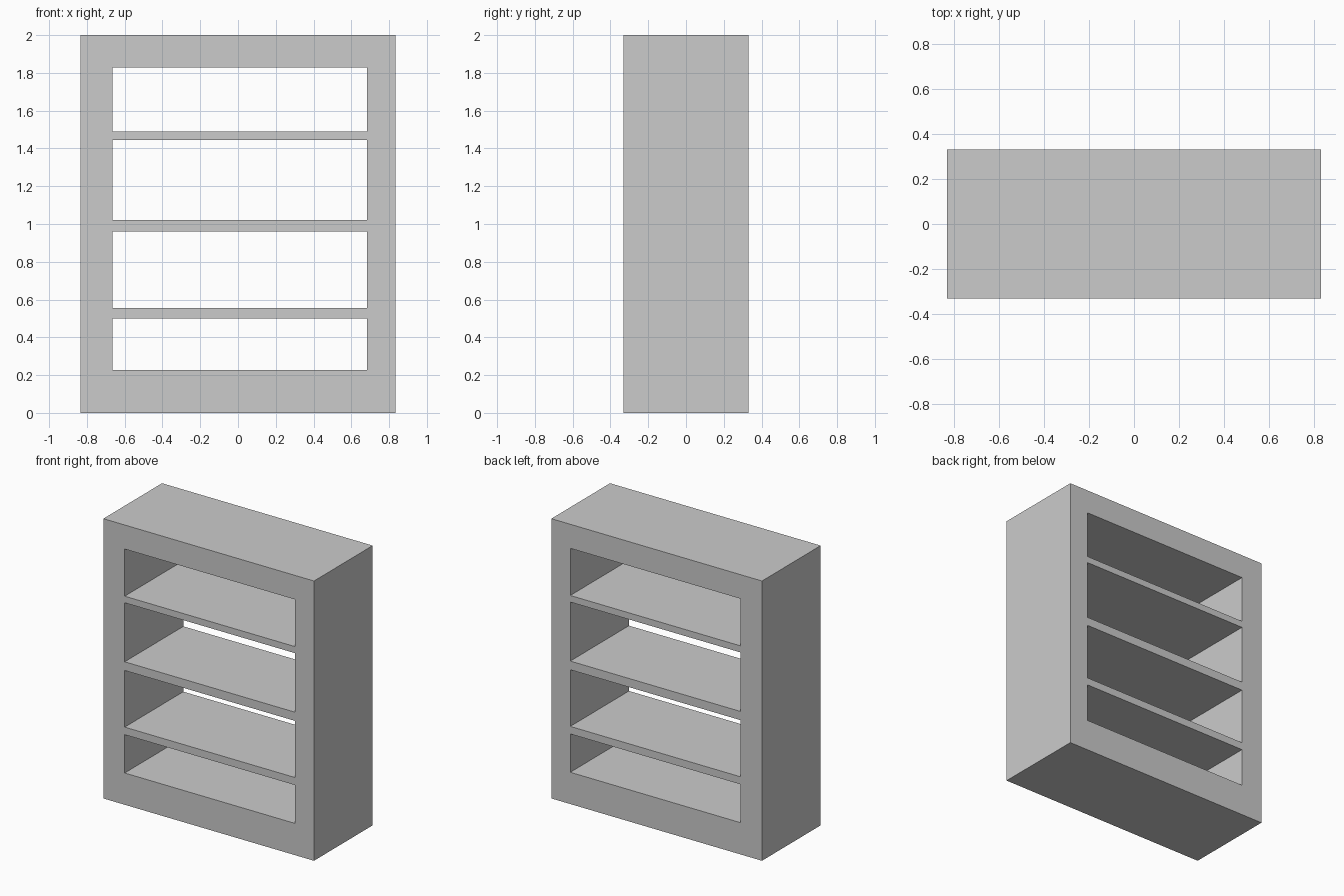
import bpy, bmesh, math
from mathutils import Vector

if "Cube" in bpy.data.objects:
    bpy.data.objects.remove(bpy.data.objects["Cube"])

HALF_DEPTH = 0.3315
# Upright and opening boundaries across the width
xs = [-0.833, -0.664, 0.683, 0.833]
# Bottom, then the floor and ceiling of each opening, then the top
zs = [0, 0.227, 0.501, 0.555, 0.96, 1.022, 1.444, 1.491, 1.828, 2.0]

bm = bmesh.new()
grid = [[bm.verts.new((x, -HALF_DEPTH, z)) for x in xs] for z in zs]

# Front face of the frame and shelves, leaving the four openings empty
for j in range(len(zs) - 1):
    for i in range(len(xs) - 1):
        if i == 1 and j % 2 == 1:
            continue
        bm.faces.new((grid[j][i], grid[j][i + 1], grid[j + 1][i + 1], grid[j + 1][i]))

# Extrude through the full depth into one solid, open from front to back
front = bm.faces[:]
ext = bmesh.ops.extrude_face_region(bm, geom=front, use_keep_orig=True)
moved = [g for g in ext["geom"] if isinstance(g, bmesh.types.BMVert)]
bmesh.ops.translate(bm, verts=moved, vec=Vector((0, 2 * HALF_DEPTH, 0)))
bmesh.ops.recalc_face_normals(bm, faces=bm.faces[:])

# Merge the flat strips into large clean faces
bmesh.ops.dissolve_limit(bm, angle_limit=math.radians(1),
                         verts=bm.verts[:], edges=bm.edges[:])

mesh = bpy.data.meshes.new("bookcase_frame")
bm.to_mesh(mesh)
bm.free()
bpy.context.collection.objects.link(bpy.data.objects.new("bookcase_frame", mesh))
